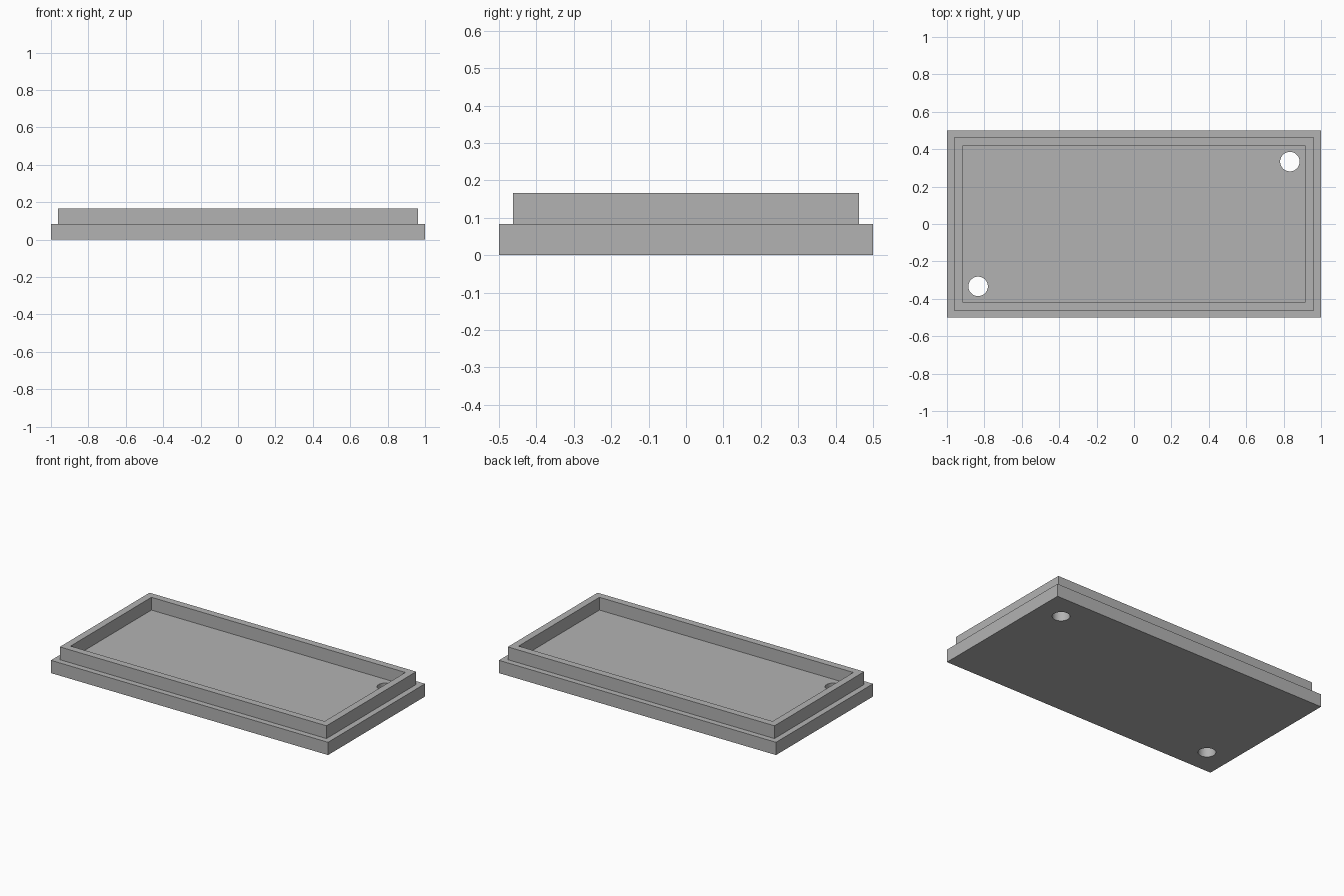
import bpy
import bmesh
from mathutils import Matrix, Vector

cube = bpy.data.objects.get("Cube")
if cube:
    bpy.data.objects.remove(cube, do_unlink=True)

UNIT = 1 / 12            # plate thickness and rim height
RIM_OUTER = 0.45 * UNIT  # ledge width outside the rim
RIM_WALL = 0.55 * UNIT   # rim wall thickness
HOLE_RADIUS = 0.052

grey = bpy.data.materials.new("plain grey")
grey.use_nodes = True
grey.diffuse_color = (0.45, 0.45, 0.45, 1)
grey.node_tree.nodes["Principled BSDF"].inputs["Base Color"].default_value = grey.diffuse_color


def make_object(name, bm):
    mesh = bpy.data.meshes.new(name)
    bm.to_mesh(mesh)
    bm.free()
    mesh.materials.append(grey)
    obj = bpy.data.objects.new(name, mesh)
    bpy.context.collection.objects.link(obj)
    return obj


# Base plate
bm = bmesh.new()
bmesh.ops.create_cube(bm, size=1, matrix=Matrix.Translation((0, 0, UNIT / 2))
                      @ Matrix.Diagonal((2, 1, UNIT, 1)))
bm.normal_update()
top = max(bm.faces, key=lambda f: f.calc_center_median().z)

# Raised rim: inset a ledge, lift the middle, then sink the tray floor
bmesh.ops.inset_region(bm, faces=[top], thickness=RIM_OUTER, use_even_offset=True)
for thickness, lift in ((0, UNIT), (RIM_WALL, 0), (0, -UNIT)):
    if thickness:
        bmesh.ops.inset_region(bm, faces=[top], thickness=thickness, use_even_offset=True)
    else:
        top = bmesh.ops.extrude_discrete_faces(bm, faces=[top])["faces"][0]
        bmesh.ops.translate(bm, verts=top.verts, vec=Vector((0, 0, lift)))
bmesh.ops.recalc_face_normals(bm, faces=bm.faces)
lid = make_object("lid_tray", bm)

# Two screw holes in opposite corners
bm = bmesh.new()
for side in (-1, 1):
    bmesh.ops.create_cone(bm, cap_ends=True, segments=48, radius1=HOLE_RADIUS,
                          radius2=HOLE_RADIUS, depth=4 * UNIT,
                          matrix=Matrix.Translation((side * 10 * UNIT, side * 4 * UNIT, 0)))
cutter = make_object("hole_cutter", bm)
cutter.hide_render = True

cut = lid.modifiers.new("holes", "BOOLEAN")
cut.operation = "DIFFERENCE"
cut.solver = "EXACT"
cut.object = cutter
bpy.ops.object.select_all(action="DESELECT")
lid.select_set(True)
bpy.context.view_layer.objects.active = lid
bpy.ops.object.modifier_apply(modifier=cut.name)
bpy.data.objects.remove(cutter, do_unlink=True)
bpy.ops.object.shade_smooth_by_angle()
